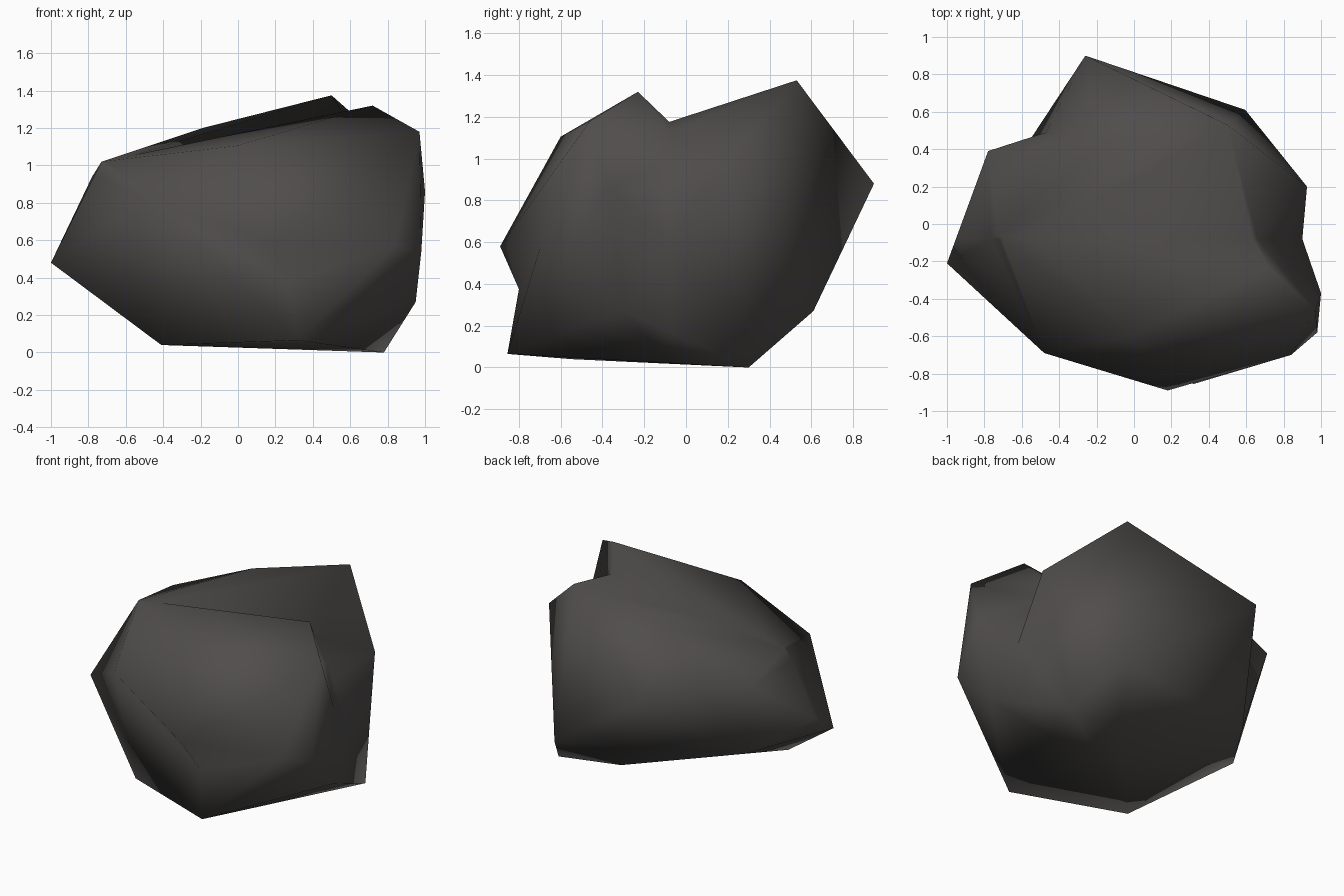
import bpy, bmesh
from mathutils import Vector

cube = bpy.data.objects.get("Cube")
if cube:
    bpy.data.objects.remove(cube, do_unlink=True)

# Corner points of the boulder
corners = {
    "west_tip": (-1, -.21, .48),
    "west_low": (-.665, .285, .4),
    "north_tip": (-.26, .9, .88),
    "back_peak": (.5, .53, 1.375),
    "east_shoulder": (.925, .2, 1.0),
    "back_low": (.595, .61, .27),
    "foot_east": (.78, .3, 0),
    "foot_west": (-.41, -.55, .04),
    "foot_front": (.32, -.855, .065),
    "foot_mid": (.33, .25, .04),
    "west_back": (-.78, .39, .94),
    "west_top": (-.73, -.06, 1.02),
    "top_ridge": (-.19, .43, 1.2),
    "front_top": (-.01, -.6, 1.105),
    "front_west": (-.48, -.69, .82),
    "front_tip": (.18, -.89, .58),
    "lobe_peak": (.72, -.23, 1.32),
    "lobe_back": (.92, -.17, 1.12),
    "lobe_corner": (.97, -.46, 1.18),
    "lobe_side": (1, -.37, .86),
    "lobe_front": (.84, -.7, .57),
    "lobe_low": (.98, -.58, .54),
    "east_low": (.95, -.3, .27),
}

# Faceted skin around the corners
bm = bmesh.new()
v = {name: bm.verts.new(p) for name, p in corners.items()}
bmesh.ops.convex_hull(bm, input=list(bm.verts))
loose = [w for w in bm.verts if not w.link_faces]
v = {name: w for name, w in v.items() if w not in loose}
bmesh.ops.delete(bm, geom=loose, context='VERTS')


def dent(a, b, target):
    """Split the edge between two corners and push its middle inward."""
    if a not in v or b not in v:
        return
    edge = bm.edges.get((v[a], v[b]))
    if edge:
        _, mid = bmesh.utils.edge_split(edge, v[a], 0.5)
        mid.co = target
        # Join the new corner to the far corner of each neighbouring face
        for face in list(mid.link_faces):
            far = [w for w in face.verts if w not in (mid, v[a], v[b])]
            bmesh.utils.face_split(face, mid, far[0])


dent("west_back", "north_tip", (-.47, .49, .86))
dent("front_tip", "foot_front", (.27, -.8, .375))

# Valley between the front lobe and the main body
cut = bmesh.ops.bisect_plane(bm, geom=bm.verts[:] + bm.edges[:] + bm.faces[:],
                             plane_co=(0, -.08, 0), plane_no=(0, 1, 0))
slope = Vector((.5, 0, .28)).normalized()
floor_point = Vector((.62, -.08, 1.2))
for w in cut["geom_cut"]:
    if isinstance(w, bmesh.types.BMVert):
        w.co.z = min(w.co.z, 1.2)
        w.co.x = min(w.co.x, .9)
        depth = (w.co - floor_point).dot(slope)
        if depth > 0:
            w.co -= slope * depth

bmesh.ops.remove_doubles(bm, verts=bm.verts, dist=.005)
bmesh.ops.triangulate(bm, faces=bm.faces)
bmesh.ops.recalc_face_normals(bm, faces=bm.faces)
for f in bm.faces:
    f.smooth = True

mesh = bpy.data.meshes.new("boulder")
bm.to_mesh(mesh)
bm.free()
boulder = bpy.data.objects.new("boulder", mesh)
bpy.context.collection.objects.link(boulder)

# Dark stone
stone = bpy.data.materials.new("dark_stone")
stone.use_nodes = True
colour = (.08, .075, .072, 1)
stone.diffuse_color = colour
shader = stone.node_tree.nodes["Principled BSDF"]
shader.inputs["Base Color"].default_value = colour
shader.inputs["Roughness"].default_value = .9
mesh.materials.append(stone)
